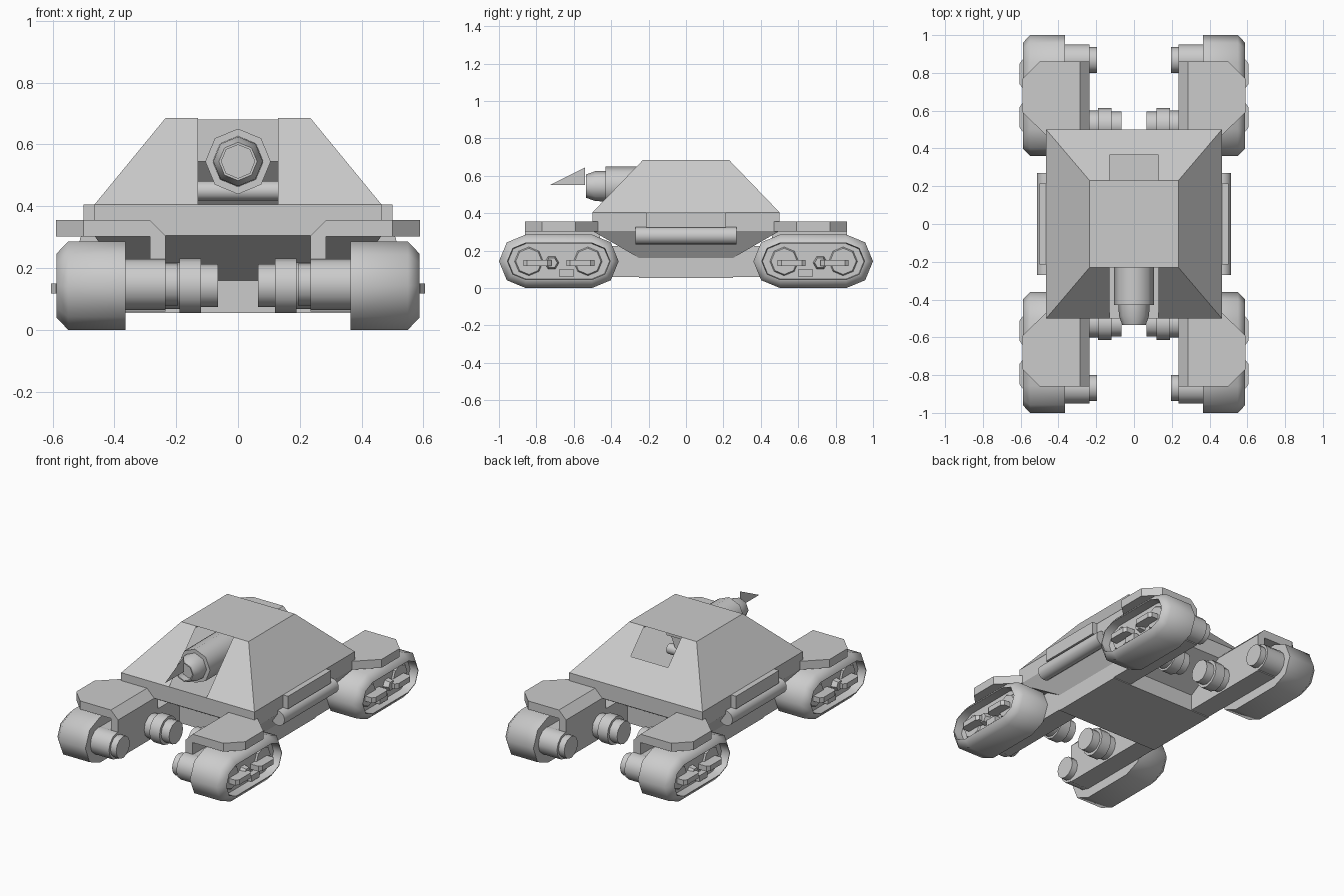
import bpy, bmesh, math

if "Cube" in bpy.data.objects:
    bpy.data.objects.remove(bpy.data.objects["Cube"])


def finish(name, bm, mirror="", smooth=False):
    bmesh.ops.recalc_face_normals(bm, faces=bm.faces)
    me = bpy.data.meshes.new(name)
    bm.to_mesh(me)
    bm.free()
    ob = bpy.data.objects.new(name, me)
    bpy.context.collection.objects.link(ob)
    if mirror:
        m = ob.modifiers.new("mirror", "MIRROR")
        m.use_axis = ("x" in mirror, "y" in mirror, False)
        m.use_mirror_merge = False
    if smooth:
        bpy.ops.object.select_all(action="DESELECT")
        ob.select_set(True)
        bpy.context.view_layer.objects.active = ob
        bpy.ops.object.shade_smooth_by_angle(angle=math.radians(46))
    return ob


def loft(name, rings, mirror="", smooth=False):
    """Skin equal-length rings of points and cap both ends."""
    bm = bmesh.new()
    rows = [[bm.verts.new(p) for p in r] for r in rings]
    n = len(rows[0])
    for a, b in zip(rows, rows[1:]):
        for i in range(n):
            j = (i + 1) % n
            bm.faces.new((a[i], a[j], b[j], b[i]))
    bm.faces.new(rows[0])
    bm.faces.new(rows[-1])
    return finish(name, bm, mirror, smooth)


def rect(z, x, y):
    return [(-x, -y, z), (x, -y, z), (x, y, z), (-x, y, z)]


def box(name, lo, hi, mirror=""):
    (x0, y0, z0), (x1, y1, z1) = lo, hi
    return loft(name, [[(x0, y0, z), (x1, y0, z), (x1, y1, z), (x0, y1, z)]
                       for z in (z0, z1)], mirror)


def turned(name, centre, axis, steps, n=12, mirror="", smooth=True):
    """Stepped cylinder along x or y; steps are (position, radius)."""
    rings = []
    for p, r in steps:
        ring = []
        for i in range(n):
            t = 2 * math.pi * i / n
            u, w = centre[0] + r * math.cos(t), centre[1] + r * math.sin(t)
            ring.append((p, u, w) if axis == "x" else (u, p, w))
        rings.append(ring)
    return loft(name, rings, mirror, smooth)


def stadium(x, r, n=5):
    """Long rounded track outline in the side plane."""
    pts = []
    for end, start in ((0.857, -90), (0.503, 90)):
        for i in range(n):
            t = math.radians(start + 180 * i / (n - 1))
            pts.append((x, end + r * math.cos(t), 0.143 + r * math.sin(t)))
    return pts


# Lower hull: belly box, flared underside and upright edge band
loft("lower_hull", [rect(0.055, 0.365, 0.25), rect(0.16, 0.365, 0.25),
                    rect(0.305, 0.465, 0.5), rect(0.405, 0.465, 0.5)])

# Upper hull: hollow sloped shell with openings front and back
W, B, T = 0.13, 0.405, 0.685
quads = [[(-0.235, -0.23, T), (0.235, -0.23, T), (0.235, 0.23, T), (-0.235, 0.23, T)]]
for s in (-1, 1):
    quads.append([(s * 0.465, -0.5, B), (s * 0.465, 0.5, B),
                  (s * 0.235, 0.23, T), (s * 0.235, -0.23, T)])
    for e in (-1, 1):
        quads.append([(s * 0.465, e * 0.5, B), (s * W, e * 0.5, B),
                      (s * W, e * 0.23, T), (s * 0.235, e * 0.23, T)])
quads.append([(-W, 0.5, B), (W, 0.5, B), (W, 0.365, 0.545), (-W, 0.365, 0.545)])
bm = bmesh.new()
for q in quads:
    bm.faces.new([bm.verts.new(p) for p in q])
bmesh.ops.remove_doubles(bm, verts=bm.verts, dist=1e-4)
finish("upper_hull_shell", bm)

# Gun mount inside the shell, gun and thin blade at the muzzle
box("gun_mount_plate", (-W, -0.01, 0.545), (W, 0.01, 0.68))
turned("gun_trunnion", (-0.02, 0.45), "x", [(-W, 0.032), (W, 0.032)], 12)
turned("gun_barrel", (0, 0.545), "y",
       [(0.0, 0.106), (-0.43, 0.106), (-0.43, 0.082), (-0.485, 0.08),
        (-0.535, 0.062), (-0.535, 0.054), (-0.49, 0.054)], 8)
bm = bmesh.new()
bm.faces.new([bm.verts.new(p) for p in
              ((0, -0.54, 0.55), (0, -0.54, 0.645), (0, -0.73, 0.55))])
finish("muzzle_blade", bm)

# Side rails and tubes
box("side_rail", (0.45, -0.215, 0.325), (0.5, 0.215, 0.405), "x")
turned("side_tube", (0.467, 0.28), "y", [(-0.27, 0.047), (0.27, 0.047)], 16, "x")

# Four track pods with a recessed outer face
loft("track_pod", [stadium(x, r) for x, r in
                   ((0.365, 0.143), (0.55, 0.143), (0.588, 0.103),
                    (0.588, 0.098), (0.535, 0.094))], "xy", True)

# Hub details on each pod
for i, y in enumerate((0.525, 0.84)):
    turned("hub_disc_%d" % i, (y, 0.143), "x",
           [(0.53, 0.08), (0.545, 0.07)], 8, "xy", False)
    a, b = (0.49, 0.64) if i == 0 else (0.72, 0.87)
    loft("hub_bar_%d" % i, [[(0.535, a, z), (0.59, a, z), (0.605, a + 0.02, z),
                             (0.605, b - 0.02, z), (0.59, b, z), (0.535, b, z)]
                            for z in (0.117, 0.15)], "xy")
turned("hub_nut", (0.718, 0.135), "x", [(0.53, 0.04), (0.57, 0.03)], 6, "xy", False)
box("hub_block", (0.53, 0.6, 0.062), (0.57, 0.68, 0.1), "xy")

# Axles reaching inward from each pod
turned("outer_axle", (0.868, 0.147), "x",
       [(0.37, 0.083), (0.235, 0.083), (0.235, 0.068), (0.195, 0.068)], 12, "xy")
turned("inner_axle", (0.525, 0.143), "x",
       [(0.37, 0.075), (0.19, 0.075), (0.19, 0.088), (0.12, 0.088),
        (0.12, 0.07), (0.065, 0.07)], 12, "xy")

# Fenders with clipped corners and a folded inner edge
outline = [(0.285, 0.44), (0.465, 0.47), (0.59, 0.59), (0.59, 0.77),
           (0.5, 0.86), (0.285, 0.86)]
loft("fender", [[(x, y, z) for x, y in outline] for z in (0.302, 0.355)], "xy")
fold = [(0.285, 0.355), (0.235, 0.305), (0.235, 0.2), (0.285, 0.2)]
loft("fender_inner_edge", [[(x, y, z) for x, z in fold] for y in (0.46, 0.86)], "xy")

# Suspension arms joining the belly to the pods
box("suspension_arm", (0.235, 0.25, 0.06), (0.365, 0.86, 0.225), "xy")
